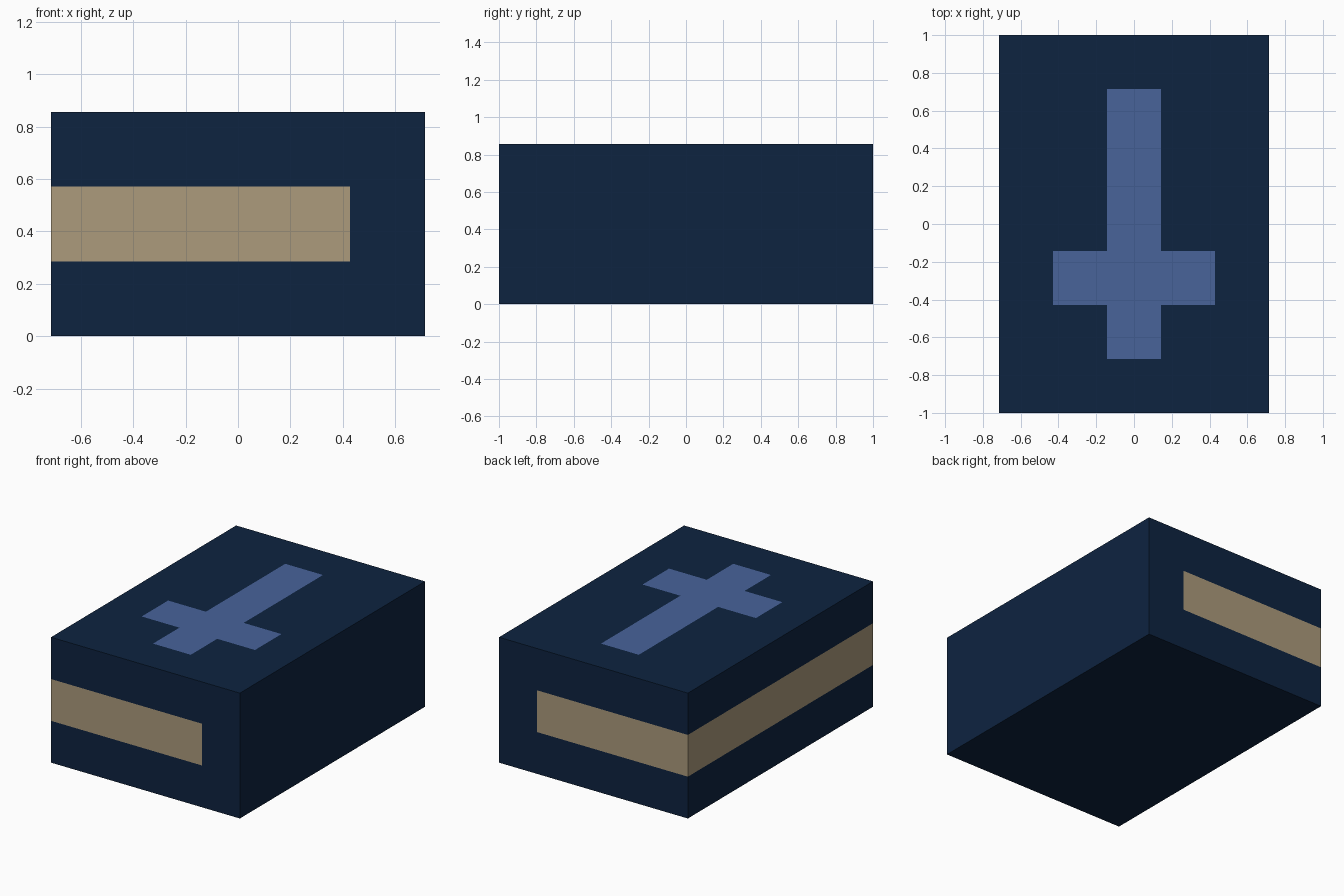
import bpy, bmesh
from mathutils import Vector

if "Cube" in bpy.data.objects:
    bpy.data.objects.remove(bpy.data.objects["Cube"])

U = 1 / 7                      # the model sits on a grid of sevenths
W, D, H = 5 * U, 1.0, 6 * U    # half width, half depth, height


def linear(c):
    c /= 255
    return c / 12.92 if c <= 0.04045 else ((c + 0.055) / 1.055) ** 2.4


def material(name, r, g, b):
    m = bpy.data.materials.new(name)
    m.diffuse_color = (linear(r), linear(g), linear(b), 1)
    m.use_nodes = True
    m.node_tree.nodes["Principled BSDF"].inputs["Base Color"].default_value = m.diffuse_color
    return m


# Box-shaped closed book
bm = bmesh.new()
bmesh.ops.create_cube(bm, size=1)
for v in bm.verts:
    v.co = Vector((v.co.x * 2 * W, v.co.y * 2 * D, (v.co.z + 0.5) * H))

# Cut lines around the page edges and the cover emblem
cuts = [(0, x) for x in (-3, -1, 1, 3)]
cuts += [(1, y) for y in (-5, -3, -1, 5)]
cuts += [(2, z) for z in (2, 4)]
for axis, k in cuts:
    n = Vector((0, 0, 0))
    n[axis] = 1
    bmesh.ops.bisect_plane(bm, geom=bm.verts[:] + bm.edges[:] + bm.faces[:],
                           plane_co=n * k * U, plane_no=n)

# Colour by position: emblem on top, pages on the front, back and left
bm.normal_update()
for f in bm.faces:
    c, n = f.calc_center_median() / U, f.normal
    if n.z > 0.5:
        upright = abs(c.x) < 1 and abs(c.y) < 5
        crossbar = abs(c.x) < 3 and -3 < c.y < -1
        f.material_index = 1 if upright or crossbar else 0
    elif abs(n.z) < 0.5 and n.x < 0.5:
        f.material_index = 2 if 2 < c.z < 4 and c.x < 3 else 0

mesh = bpy.data.meshes.new("closed_book")
bm.to_mesh(mesh)
bm.free()
for m in (material("navy cover", 13, 35, 64),
          material("blue emblem", 72, 99, 154),
          material("tan pages", 172, 155, 124)):
    mesh.materials.append(m)
book = bpy.data.objects.new("closed_book", mesh)
bpy.context.collection.objects.link(book)
